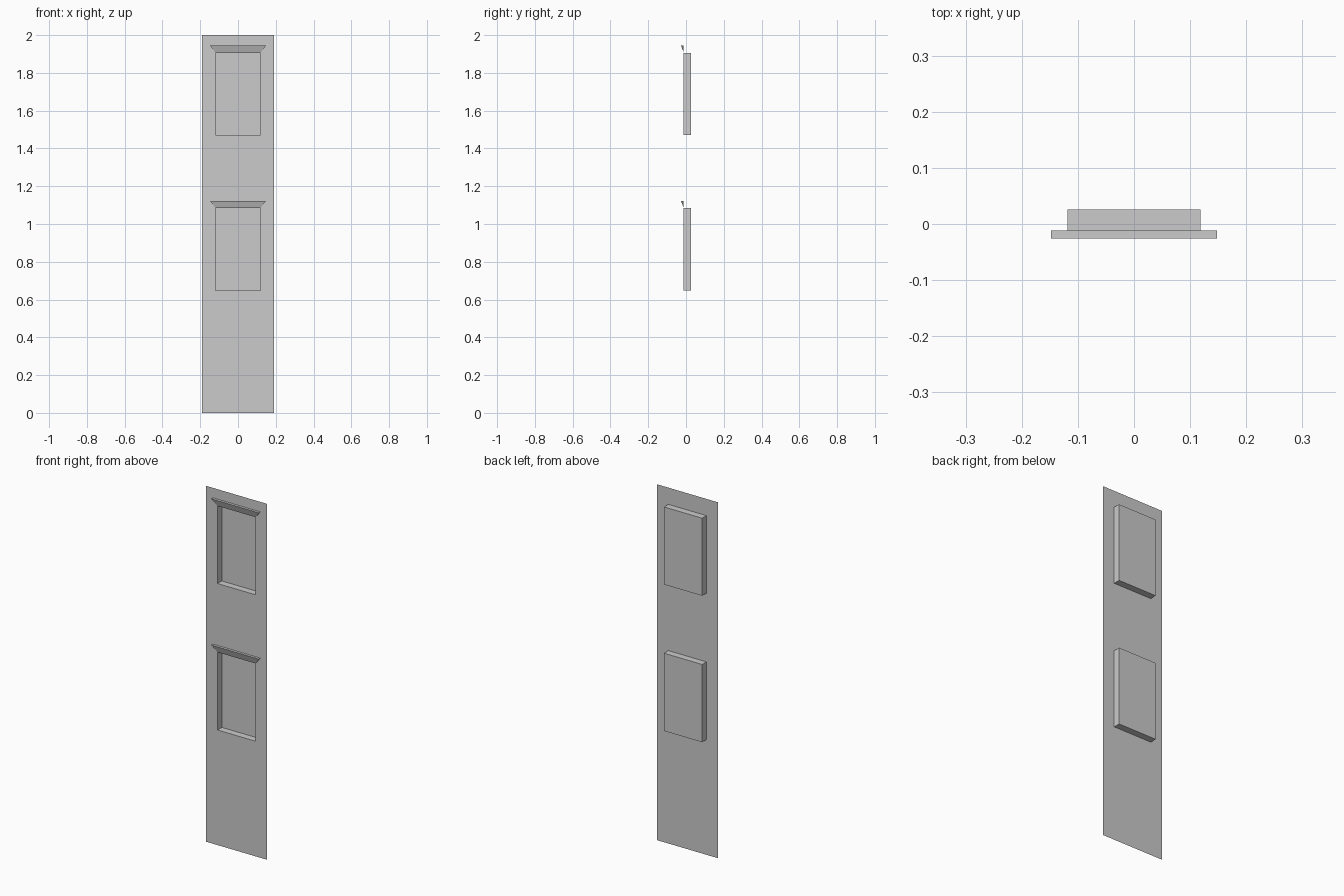
import bpy, bmesh

if "Cube" in bpy.data.objects:
    bpy.data.objects.remove(bpy.data.objects["Cube"])

HALF_WALL, HALF_WIN, HALF_LINTEL = 0.19, 0.1185, 0.148
WALL_Y, BACK_Y, LINTEL_Y = -0.012, 0.026, -0.026
WINDOWS = [(0.647, 1.084), (1.470, 1.906)]   # bottom and top of each recess
LINTEL_H = 0.038


def make_object(name, faces):
    """Build a flat-shaded mesh from polygons, welding shared corners."""
    bm = bmesh.new()
    for f in faces:
        bm.faces.new([bm.verts.new(p) for p in f])
    bmesh.ops.remove_doubles(bm, verts=bm.verts, dist=1e-5)
    mesh = bpy.data.meshes.new(name)
    bm.to_mesh(mesh)
    bm.free()
    obj = bpy.data.objects.new(name, mesh)
    bpy.context.collection.objects.link(obj)
    return obj


def panel(x0, x1, z0, z1, y):
    """Upright rectangle facing -y."""
    return [(x0, y, z0), (x1, y, z0), (x1, y, z1), (x0, y, z1)]


# Wall sheet with window openings, plus the recess boxes behind them
xs = [-HALF_WALL, -HALF_WIN, HALF_WIN, HALF_WALL]
zs = [0.0] + [z for w in WINDOWS for z in w] + [2.0]
faces = []
for i in range(3):
    for k in range(len(zs) - 1):
        if i == 1 and k % 2 == 1:
            front = panel(xs[i], xs[i + 1], zs[k], zs[k + 1], WALL_Y)
            back = panel(xs[i], xs[i + 1], zs[k], zs[k + 1], BACK_Y)
            faces.append(back)
            for a in range(4):
                b = (a + 1) % 4
                faces.append([front[a], front[b], back[b], back[a]])
        else:
            faces.append(panel(xs[i], xs[i + 1], zs[k], zs[k + 1], WALL_Y))
make_object("wall_with_window_recesses", faces)

# Wedge lintels: narrow at the window head, flaring out and forward at the top
for n, (_, z) in enumerate(WINDOWS):
    t = z + LINTEL_H
    bl, br = (-HALF_WIN, WALL_Y, z), (HALF_WIN, WALL_Y, z)
    fl, fr = (-HALF_LINTEL, LINTEL_Y, t), (HALF_LINTEL, LINTEL_Y, t)
    kl, kr = (-HALF_LINTEL, WALL_Y, t), (HALF_LINTEL, WALL_Y, t)
    make_object(f"window_lintel_{n + 1}",
                [[bl, br, fr, fl], [fl, fr, kr, kl], [bl, fl, kl], [br, kr, fr]])
